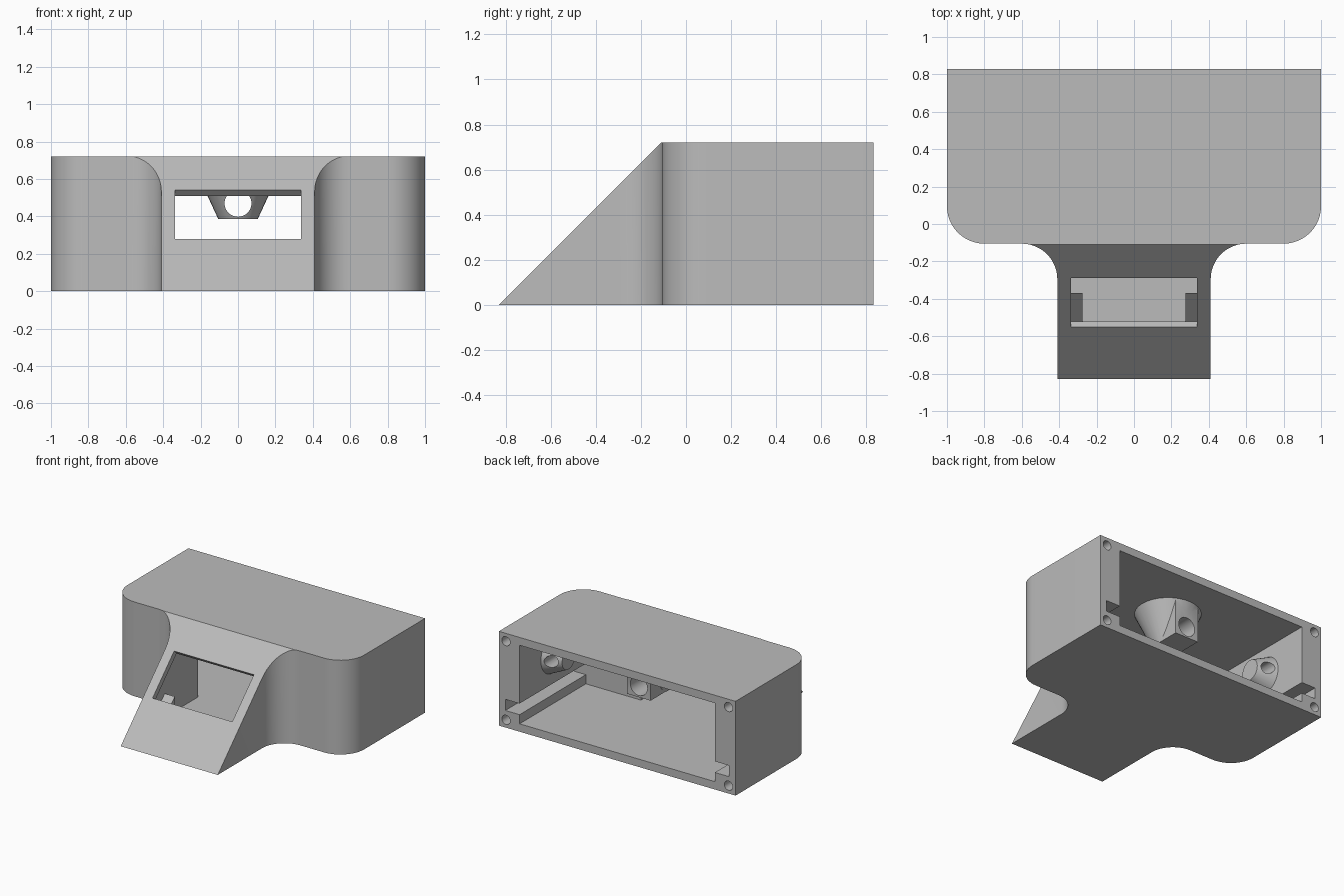
import bpy, bmesh, math
from mathutils import Vector, Matrix

if "Cube" in bpy.data.objects:
    bpy.data.objects.remove(bpy.data.objects["Cube"])

gray = bpy.data.materials.new("light_gray")
gray.use_nodes = True
color = (0.5, 0.5, 0.5, 1)
gray.diffuse_color = color
gray.node_tree.nodes["Principled BSDF"].inputs["Base Color"].default_value = color


def finish(name, bm):
    bmesh.ops.recalc_face_normals(bm, faces=bm.faces)
    mesh = bpy.data.meshes.new(name)
    bm.to_mesh(mesh)
    bm.free()
    mesh.materials.append(gray)
    ob = bpy.data.objects.new(name, mesh)
    bpy.context.collection.objects.link(ob)
    return ob


def prism(name, points, start, end, axis):
    """Extrude a closed outline: (y, z) along x, or (x, y) along z."""
    bm = bmesh.new()
    place = (lambda p: (start, *p)) if axis == "x" else (lambda p: (*p, start))
    face = bm.faces.new([bm.verts.new(place(p)) for p in points])
    ext = bmesh.ops.extrude_face_region(bm, geom=[face])
    step = Vector((end - start, 0, 0) if axis == "x" else (0, 0, end - start))
    bmesh.ops.translate(bm, vec=step, verts=[v for v in ext["geom"] if isinstance(v, bmesh.types.BMVert)])
    return finish(name, bm)


def box(name, x0, x1, y0, y1, z0, z1):
    return prism(name, [(x0, y0), (x1, y0), (x1, y1), (x0, y1)], z0, z1, "z")


def cone(name, center, r1, r2, depth, rotation=Matrix()):
    bm = bmesh.new()
    bmesh.ops.create_cone(bm, cap_ends=True, segments=32, radius1=r1, radius2=r2, depth=depth,
                          matrix=Matrix.Translation(center) @ rotation)
    return finish(name, bm)


def boolean(ob, tool, operation="DIFFERENCE"):
    mod = ob.modifiers.new("shape", "BOOLEAN")
    mod.operation, mod.solver, mod.object = operation, "EXACT", tool
    bpy.context.view_layer.update()
    result = bpy.data.meshes.new_from_object(ob.evaluated_get(bpy.context.evaluated_depsgraph_get()))
    ob.modifiers.clear()
    ob.data = result
    bpy.data.objects.remove(tool)


def arc(cx, cy, r, a0, a1, n=12):
    steps = [math.radians(a0 + (a1 - a0) * i / n) for i in range(n + 1)]
    return [(cx + r * math.cos(a), cy + r * math.sin(a)) for a in steps]


ALONG_Y = Matrix.Rotation(math.pi / 2, 4, "X")
WALL, TOP, BACK = 0.06, 0.72, 0.83

# T-shaped body with rounded shoulders
half = [(1, BACK)] + arc(0.8, 0.095, 0.2, 0, -90) + arc(0.6, -0.295, 0.19, 90, 180) + [(0.41, -0.9)]
outline = half + [(-x, y) for x, y in reversed(half)]
body = prism("body_shell", outline, 0, TOP, "z")

# Sloping front panel
boolean(body, prism("slope_cut", [(-1.03, -0.2), (0.07, 0.9), (-1.03, 0.9)], -0.7, 0.7, "x"))

# Rear cavity and the hollow behind the slope
boolean(body, box("cavity", -0.825, 0.825, 0.03, 1, WALL, TOP - WALL))
hollow = [(-0.71, WALL), (-0.11, TOP - WALL), (0.1, TOP - WALL), (0.1, WALL)]
boolean(body, prism("neck_hollow", hollow, -0.36, 0.36, "x"))

# Display window, cut square to the slope
window = [(-0.65, 0.38), (-0.51, 0.24), (-0.25, 0.50), (-0.39, 0.64)]
boolean(body, prism("window", window, -0.337, 0.337, "x"))

# Side channels and corner screw holes
for s in (-1, 1):
    x0, x1 = sorted((s * 0.8, s * 0.945))
    boolean(body, box("channel", x0, x1, 0.03, 1, 0.13, 0.215))
    for z in (WALL, TOP - WALL):
        boolean(body, cone("screw_hole", (s * 0.94, BACK, z), 0.035, 0.035, 0.3, ALONG_Y))

# Wedge stops behind the window
for side, s in (("right", -1), ("left", 1)):
    prism(side + "_wedge_stop", [(-0.56, 0.05), (-0.37, 0.24), (-0.37, 0.05)], s * 0.275, s * 0.38, "x")

# Ceiling bracket: tapered boss with a pierced block
bracket = cone("ceiling_bracket", (0, 0.366, 0.53), 0.105, 0.24, 0.29)
boolean(bracket, box("block", -0.1, 0.1, 0.366, 0.57, 0.385, 0.675), "UNION")
boolean(bracket, cone("eye", (0, 0.4, 0.47), 0.072, 0.072, 1, ALONG_Y))

# Side wall brackets
for side, s in (("right", -1), ("left", 1)):
    turn = Matrix.Rotation(s * math.pi / 2, 4, "Y")
    clip = cone(side + "_wall_bracket", (s * 0.765, 0.43, 0.44), 0.08, 0.15, 0.15, turn)
    boolean(clip, cone("eye", (s * 0.76, 0.43, 0.44), 0.045, 0.045, 1, ALONG_Y))

# Soft shading on curves, crisp edges elsewhere
for ob in bpy.context.collection.objects:
    if ob.type == "MESH" and gray.name in ob.data.materials:
        bpy.ops.object.select_all(action="DESELECT")
        ob.select_set(True)
        bpy.context.view_layer.objects.active = ob
        bpy.ops.object.shade_smooth_by_angle(angle=math.radians(30))
